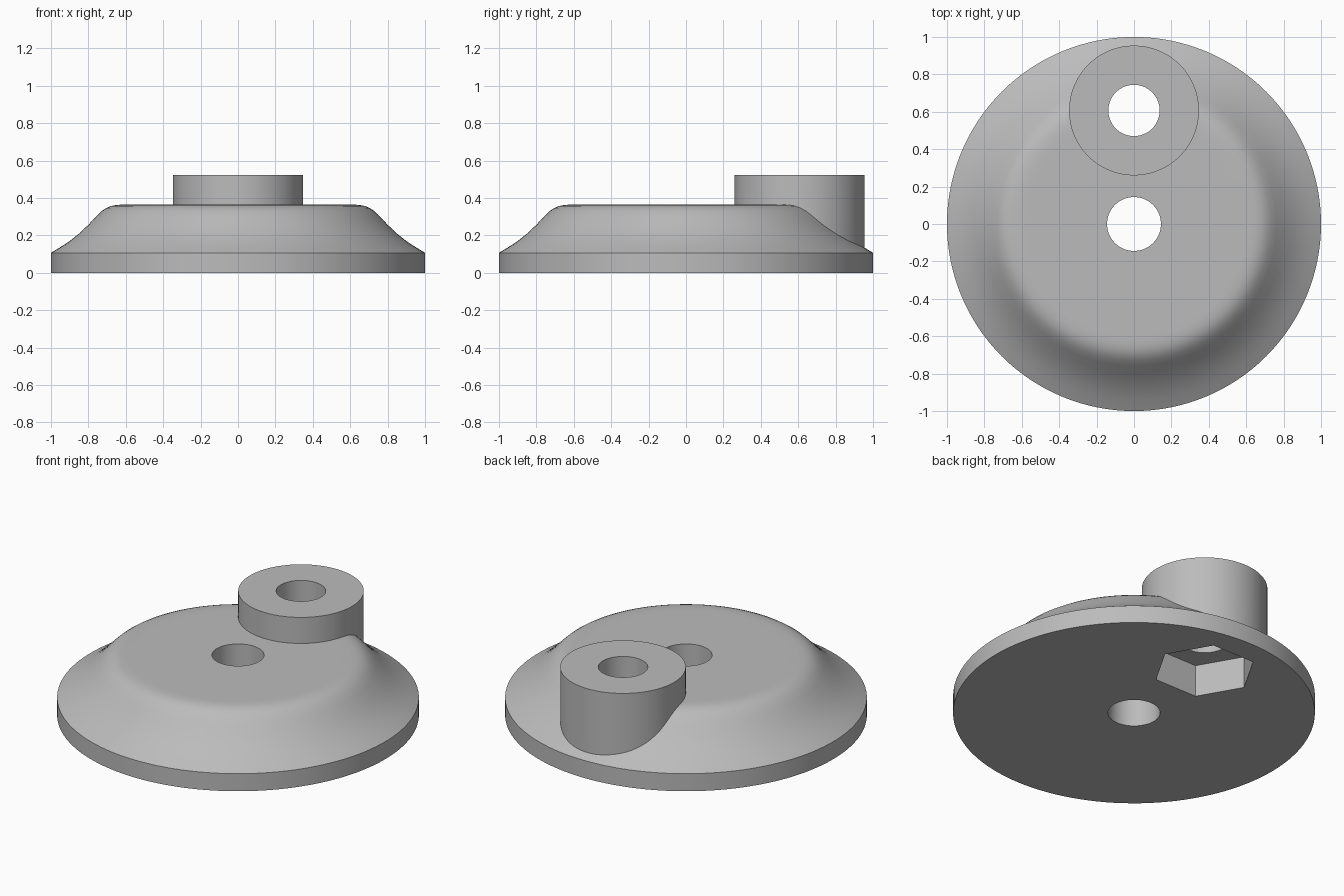
import bpy, bmesh, math
from mathutils import Matrix

old = bpy.data.objects.get("Cube")
if old:
    bpy.data.objects.remove(old, do_unlink=True)

BOSS_Y = 0.607
SEGMENTS = 128

grey = bpy.data.materials.new("plain_grey")
grey.use_nodes = True
grey.diffuse_color = (0.5, 0.5, 0.5, 1)
grey.node_tree.nodes["Principled BSDF"].inputs["Base Color"].default_value = (0.5, 0.5, 0.5, 1)


def make_object(name, bm):
    bmesh.ops.recalc_face_normals(bm, faces=bm.faces)
    mesh = bpy.data.meshes.new(name)
    bm.to_mesh(mesh)
    bm.free()
    mesh.materials.append(grey)
    obj = bpy.data.objects.new(name, mesh)
    bpy.context.collection.objects.link(obj)
    return obj


def cylinder(name, radius, bottom, top, y=0, sides=SEGMENTS, turn=0):
    bm = bmesh.new()
    place = Matrix.Translation((0, y, (bottom + top) / 2)) @ Matrix.Rotation(turn, 4, "Z")
    bmesh.ops.create_cone(bm, cap_ends=True, segments=sides, radius1=radius,
                          radius2=radius, depth=top - bottom, matrix=place)
    return make_object(name, bm)


def lathe(name, profile):
    bm = bmesh.new()
    rings = []
    for radius, z in profile:
        rings.append([bm.verts.new((radius * math.cos(a), radius * math.sin(a), z))
                      for a in (math.tau * i / SEGMENTS for i in range(SEGMENTS))])
    for low, high in zip(rings, rings[1:]):
        for i in range(SEGMENTS):
            j = (i + 1) % SEGMENTS
            bm.faces.new((low[i], low[j], high[j], high[i]))
    bm.faces.new(rings[0])
    bm.faces.new(rings[-1])
    return make_object(name, bm)


def combine(target, other, operation):
    mod = target.modifiers.new(other.name, "BOOLEAN")
    mod.operation = operation
    mod.solver = "EXACT"
    mod.object = other
    bpy.context.view_layer.objects.active = target
    bpy.ops.object.modifier_apply(modifier=mod.name)
    bpy.data.objects.remove(other, do_unlink=True)


# Round base: straight rim, concave flank, rounded shoulder, flat top
knob = lathe("crank_disc", [
    (1, 0), (1, 0.107), (0.95, 0.137), (0.9, 0.17), (0.85, 0.21), (0.8, 0.257),
    (0.76, 0.3), (0.73, 0.329), (0.705, 0.346), (0.68, 0.357), (0.65, 0.363),
    (0.615, 0.365), (0.58, 0.365)])

# Off-centre boss
combine(knob, cylinder("boss", 0.347, 0.05, 0.524, BOSS_Y), "UNION")

# Through holes and hexagonal nut pocket underneath
combine(knob, cylinder("centre_hole", 0.144, -0.2, 0.8), "DIFFERENCE")
combine(knob, cylinder("boss_hole", 0.137, -0.2, 0.8, BOSS_Y), "DIFFERENCE")
combine(knob, cylinder("nut_pocket", 0.285, -0.2, 0.195, BOSS_Y, 6, math.pi / 6), "DIFFERENCE")

# Smooth round walls, crisp edges
bpy.ops.object.select_all(action="DESELECT")
knob.select_set(True)
bpy.context.view_layer.objects.active = knob
bpy.ops.object.shade_smooth_by_angle(angle=math.radians(25))
